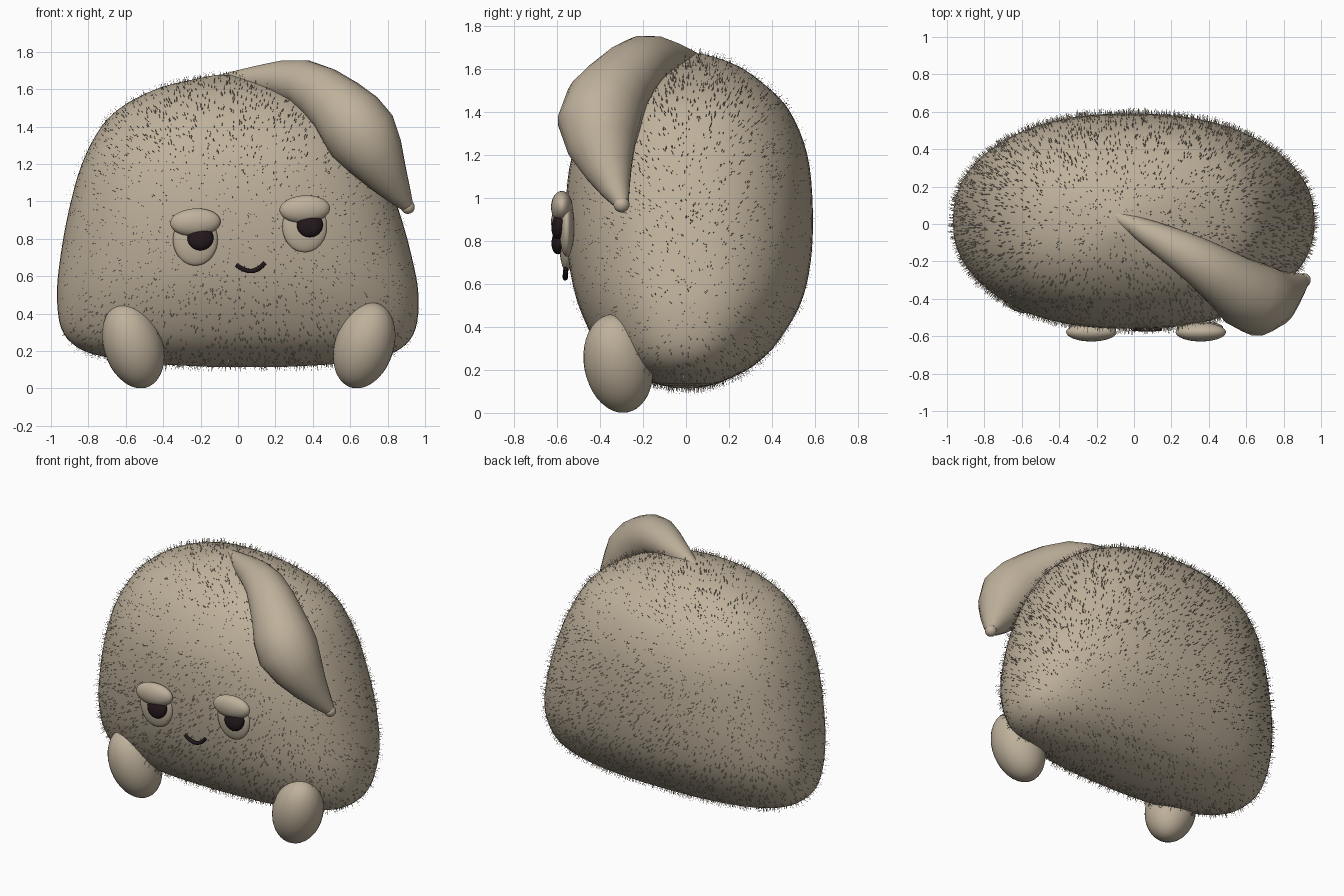
import bpy, bmesh, math, random
from mathutils import Vector, Euler

random.seed(4)
if "Cube" in bpy.data.objects:
    bpy.data.objects.remove(bpy.data.objects["Cube"])


def material(name, rgb):
    m = bpy.data.materials.new(name)
    m.use_nodes = True
    m.diffuse_color = (*rgb, 1)
    m.node_tree.nodes["Principled BSDF"].inputs["Base Color"].default_value = (*rgb, 1)
    return m


TAN = material("warm tan", (0.52, 0.44, 0.33))
DARK = material("dark brown", (0.017, 0.009, 0.011))


def finish(name, bm, mat, smooth=True):
    me = bpy.data.meshes.new(name)
    bm.normal_update()
    bm.to_mesh(me)
    bm.free()
    me.materials.append(mat)
    ob = bpy.data.objects.new(name, me)
    bpy.context.collection.objects.link(ob)
    if smooth:
        bpy.ops.object.select_all(action="DESELECT")
        ob.select_set(True)
        bpy.context.view_layer.objects.active = ob
        bpy.ops.object.shade_smooth_by_angle(angle=math.radians(40))
    return ob


def spline(rows, steps):
    """Catmull-Rom interpolation of equal-length tuples."""
    out = []
    for i in range(len(rows) - 1):
        quad = [rows[max(i - 1, 0)], rows[i], rows[i + 1], rows[min(i + 2, len(rows) - 1)]]
        for s in range(steps):
            t = s / steps
            out.append([0.5 * (2 * b + t * (c - a) + t * t * (2 * a - 5 * b + 4 * c - d)
                               + t ** 3 * (3 * b - a - 3 * c + d))
                        for a, b, c, d in zip(*quad)])
    return out + [list(rows[-1])]


def loft(rings):
    bm = bmesh.new()
    loops = [[bm.verts.new(p) for p in ring] for ring in rings]
    n = len(loops[0])
    for lo, hi in zip(loops, loops[1:]):
        for i in range(n):
            j = (i + 1) % n
            bm.faces.new((lo[i], lo[j], hi[j], hi[i]))
    bm.faces.new(loops[0][::-1])
    bm.faces.new(loops[-1])
    bmesh.ops.recalc_face_normals(bm, faces=bm.faces)
    return bm


def ellipsoid(name, centre, radii, mat, tilt=(0, 0, 0)):
    bm = bmesh.new()
    bmesh.ops.create_uvsphere(bm, u_segments=32, v_segments=20, radius=1)
    rot = Euler([math.radians(a) for a in tilt])
    for v in bm.verts:
        p = Vector([c * r for c, r in zip(v.co, radii)])
        p.rotate(rot)
        v.co = p + Vector(centre)
    return finish(name, bm, mat)


def tube(name, points, mat, sides, steps):
    """Round tube through (x, y, z, radius) points."""
    path = spline(points, steps)
    centres = [Vector(p[:3]) for p in path]
    rings = []
    for i, c in enumerate(centres):
        d = centres[min(i + 1, len(path) - 1)] - centres[max(i - 1, 0)]
        u = d.cross(Vector((0.3, 1, 0.2))).normalized()
        w = d.cross(u).normalized()
        angles = [math.tau * k / sides for k in range(sides)]
        rings.append([c + path[i][3] * (u * math.cos(a) + w * math.sin(a)) for a in angles])
    return finish(name, loft(rings), mat)


# Body: stacked oval sections (z, x min, x max, y min, y max)
sections = [
    (.115, -.15, .25, -.05, .05), (.135, -.5, .58, -.14, .14),
    (.17, -.72, .76, -.24, .225), (.22, -.86, .88, -.33, .315),
    (.32, -.945, .95, -.415, .42), (.5, -.968, .965, -.5, .53),
    (.7, -.95, .93, -.545, .58), (.95, -.905, .86, -.56, .59),
    (1.2, -.835, .76, -.53, .565), (1.4, -.73, .64, -.44, .485),
    (1.52, -.6, .48, -.34, .375), (1.61, -.41, .26, -.22, .25),
    (1.66, -.2, .05, -.1, .12), (1.675, -.12, -.03, -.04, .04)]


def oval(z, x0, x1, y0, y1, count=72, power=2.35):
    pts = []
    for k in range(count):
        a = math.tau * k / count
        c, s = math.cos(a), math.sin(a)
        px = math.copysign(abs(c) ** (2 / power), c)
        py = math.copysign(abs(s) ** (2 / power), s)
        pts.append(((x0 + x1) / 2 + px * (x1 - x0) / 2, (y0 + y1) / 2 + py * (y1 - y0) / 2, z))
    return pts


body = finish("body", loft([oval(*s) for s in spline(sections, 4)]), TAN)

# Fur: flat blades with level width, scattered evenly over the body
faces = [f for f in body.data.polygons if len(f.vertices) == 4]
fur = bmesh.new()
for f in random.choices(faces, weights=[f.area for f in faces], k=7000):
    a, b, c, d = [body.data.vertices[i].co for i in f.vertices]
    s = random.random()
    root = a.lerp(b, s).lerp(d.lerp(c, s), random.random())
    lean = Vector([random.uniform(-.2, .2) for _ in range(3)])
    grow = (f.normal + lean).normalized()
    half = grow.cross(Vector((0, 0, 1))).normalized() * .002
    foot = root - grow * .003
    tip = root + grow * random.uniform(.022, .04)
    fur.faces.new([fur.verts.new(p) for p in (foot - half, foot + half, tip)])
finish("fur", fur, TAN, smooth=False)

# Floppy ear hanging over one side, with a rounded tip
tube("ear", [(-.1, .045, 1.645, .03), (.12, -.07, 1.65, .08), (.34, -.195, 1.635, .125),
             (.53, -.325, 1.51, .165), (.665, -.405, 1.35, .195), (.8, -.36, 1.13, .113),
             (.905, -.3, .975, .036)], TAN, 18, 2)
ellipsoid("ear_tip", (.908, -.3, .97), (.037, .037, .037), TAN)

# Feet
for side, name, x in ((-1, "right_foot", -.56), (1, "left_foot", .675)):
    ellipsoid(name, (x, -.315, .23), (.158, .16, .238), TAN, (10, side * 18, 0))

# Eyes: eyeball, pupil and heavy lid
for name, x, z in (("right", -.228, .795), ("left", .357, .865)):
    ellipsoid(name + "_eyeball", (x, -.555, z), (.12, .035, .138), TAN)
    ellipsoid(name + "_pupil", (x + .027, -.586, z + .01), (.07, .038, .068), DARK, (-12, 0, 0))
    ellipsoid(name + "_eyelid", (x, -.578, z + .093), (.135, .05, .074), TAN, (0, -3, 0))

# Smile
tube("mouth", [(-.01, -.56, .66, .011), (.032, -.562, .635, .012), (.077, -.562, .628, .012),
               (.117, -.562, .645, .012), (.144, -.56, .672, .011)], DARK, 10, 3)
